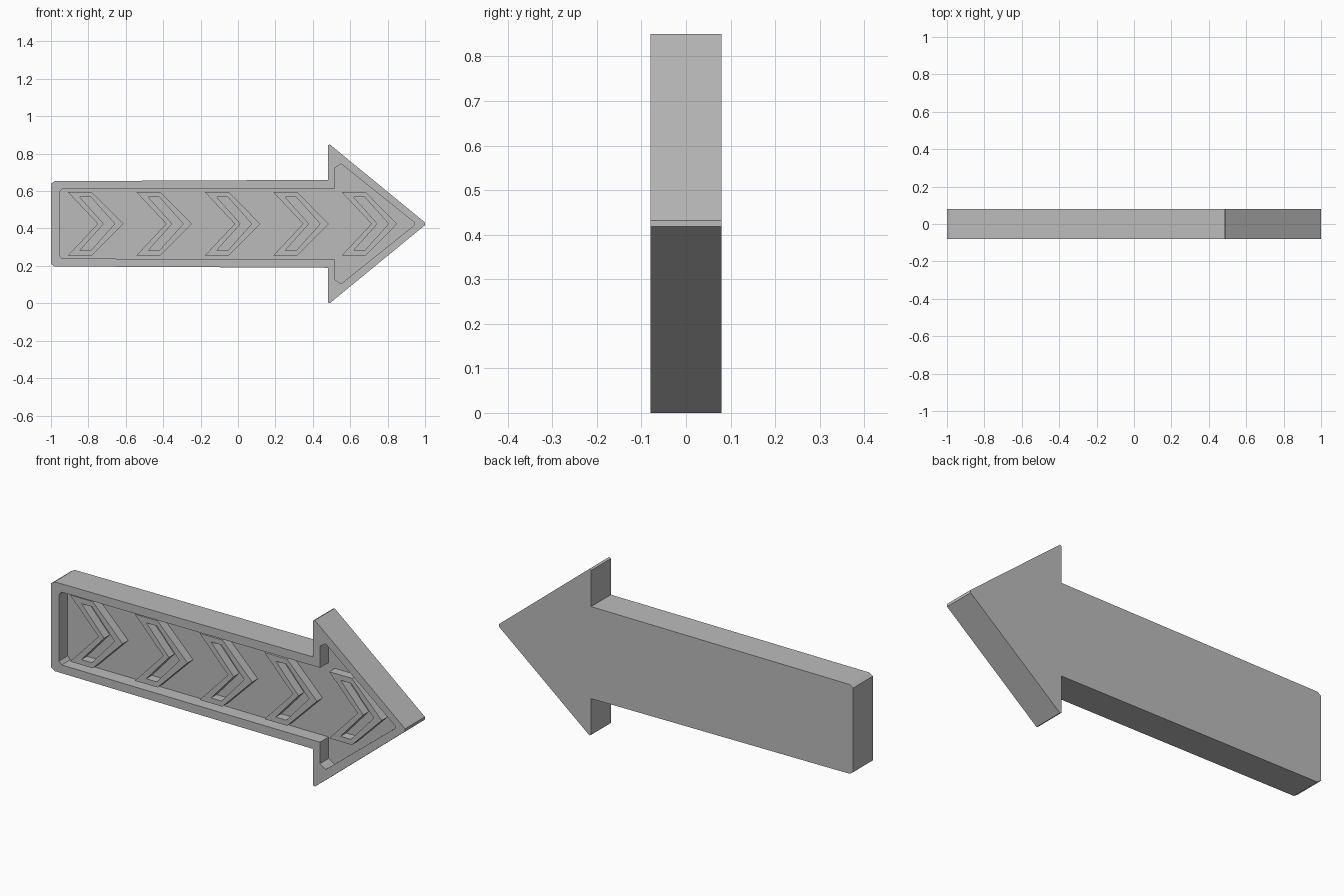
import bpy

cube = bpy.data.objects.get("Cube")
if cube:
    bpy.data.objects.remove(cube, do_unlink=True)

grey = bpy.data.materials.new("plain_grey")
grey.use_nodes = True
colour = (0.5, 0.5, 0.5, 1)
grey.diffuse_color = colour
grey.node_tree.nodes["Principled BSDF"].inputs["Base Color"].default_value = colour

MID = 0.425      # height of the arrow's axis
FRONT, BACK = -0.08, 0.08
FLOOR = -0.01    # bottom of the tray
CHEVRON = -0.055 # top of the chevrons


def mirrored(half):
    """Close an outline by reflecting (x, offset) points across the axis."""
    upper = [(x, MID + h) for x, h in half]
    lower = [(x, MID - h) for x, h in reversed(half) if h > 0]
    return upper + lower


def raised_rim(name, outer, inner, front, floor, back, capped):
    """Rim between two matching outlines, optionally with a floor and back."""
    n = len(outer)
    loops = [(outer, back), (outer, front), (inner, front), (inner, floor)]
    verts = [(x, y, z) for outline, y in loops for x, z in outline]
    faces = []
    for k in range(len(loops) - 1):
        for i in range(n):
            j = (i + 1) % n
            faces.append((k * n + i, k * n + j, (k + 1) * n + j, (k + 1) * n + i))
    if capped:
        faces.append(tuple(reversed(range(n))))
        faces.append(tuple(range(3 * n, 4 * n)))
    mesh = bpy.data.meshes.new(name)
    mesh.from_pydata(verts, [], [f[::-1] for f in faces])
    mesh.materials.append(grey)
    obj = bpy.data.objects.new(name, mesh)
    bpy.context.collection.objects.link(obj)
    return obj


# Arrow-shaped tray with slightly clipped corners
body = mirrored([(-1, .215), (-.98, .228), (.48, .235), (.48, .42), (.49, .425), (1, .007)])
recess = mirrored([(-.955, .17), (-.94, .186), (.519, .19), (.519, .3), (.551, .321), (.944, .006)])
raised_rim("arrow_body", body, recess, FRONT, FLOOR, BACK, True)

# Row of hollow raised chevrons
for i in range(5):
    x = -0.91 + 0.366 * i
    outer = mirrored([(x, .17), (x + .128, .17), (x + .297, 0)]) + [(x + .16, MID)]
    inner = mirrored([(x + .064, .143), (x + .123, .143), (x + .251, 0)]) + [(x + .192, MID)]
    raised_rim(f"chevron_{i + 1}", outer, inner, CHEVRON, FLOOR, FLOOR, False)
